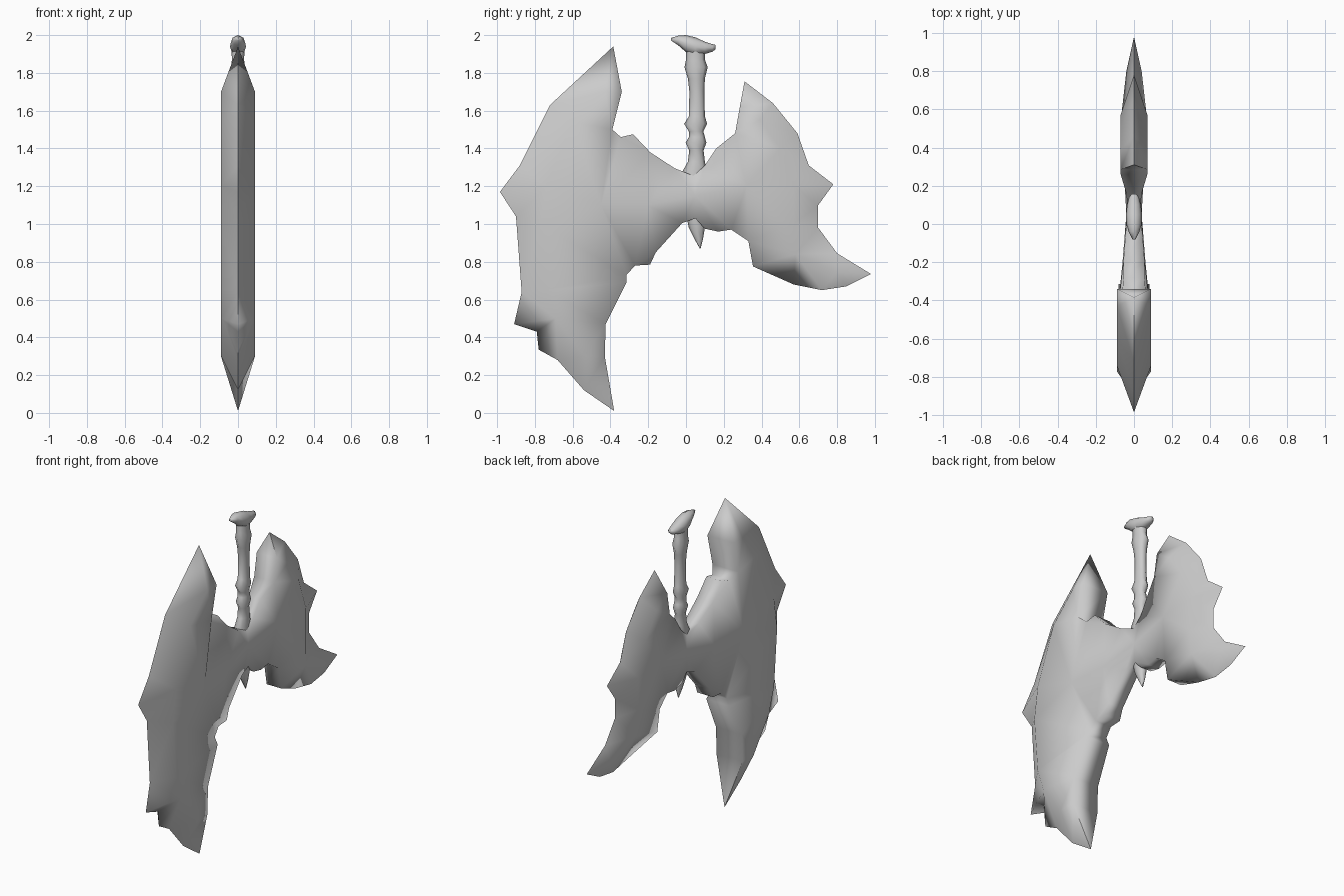
import bpy, bmesh, math
from mathutils import Vector
from mathutils.geometry import delaunay_2d_cdt

if "Cube" in bpy.data.objects:
    bpy.data.objects.remove(bpy.data.objects["Cube"])


def finish(bm, name, angle):
    bmesh.ops.recalc_face_normals(bm, faces=bm.faces)
    me = bpy.data.meshes.new(name)
    bm.to_mesh(me)
    bm.free()
    ob = bpy.data.objects.new(name, me)
    bpy.context.collection.objects.link(ob)
    bpy.ops.object.select_all(action='DESELECT')
    ob.select_set(True)
    bpy.context.view_layer.objects.active = ob
    bpy.ops.object.shade_smooth_by_angle(angle=math.radians(angle))
    return ob


def loft(name, rings, axis, sides=8):
    """Rings are (position along axis, low, high, half width in x)."""
    bm = bmesh.new()
    loops = []
    for p, lo, hi, w in rings:
        loop = []
        for i in range(sides):
            a = 2 * math.pi * i / sides
            x, q = w * math.sin(a), (lo + hi) / 2 + (hi - lo) / 2 * math.cos(a)
            loop.append(bm.verts.new((x, q, p) if axis == 'Z' else (x, p, q)))
        loops.append(loop)
    for a, b in zip(loops, loops[1:]):
        for i in range(sides):
            j = (i + 1) % sides
            bm.faces.new((a[i], a[j], b[j], b[i]))
    bm.faces.new(loops[0])
    bm.faces.new(loops[-1])
    return finish(bm, name, 70)


# Cutting edges (y, z), knife sharp
big_edge = [(-.385, 1.94), (-.72, 1.63), (-.88, 1.31), (-.985, 1.17), (-.9, 1.04),
            (-.87, .64), (-.91, .47), (-.79, .43), (-.78, .335), (-.68, .28),
            (-.54, .12), (-.38, .01)]
small_edge = [(.57, .68), (.72, .65), (.85, .67), (.98, .735), (.8, .845), (.7, .98),
              (.7, 1.1), (.78, 1.21), (.65, 1.31), (.59, 1.48), (.46, 1.64), (.31, 1.755)]
# Blunt inner borders (y, z, half thickness)
lower_border = [(-.43, .3, .09), (-.425, .47, .09), (-.315, .69, .08), (-.315, .73, .06),
                (-.27, .78, .055), (-.19, .785, .055), (-.16, .85, .05), (-.02, 1.005, .045),
                (.05, 1.03, .04), (.1, .975, .04), (.17, .96, .04), (.24, .97, .04),
                (.33, .91, .05), (.355, .775, .05)]
upper_border = [(.285, 1.62, .07), (.26, 1.48, .07), (.16, 1.4, .04), (.1, 1.31, .035),
                (.04, 1.255, .035), (-.06, 1.295, .045), (-.19, 1.38, .055),
                (-.28, 1.475, .055), (-.345, 1.46, .06), (-.39, 1.5, .09), (-.34, 1.7, .09)]
# Ridges where the bevels start, and points on the cheeks
big_ridge = [(-.43, 1.7, .09), (-.6, 1.54, .09), (-.74, 1.2, .09), (-.77, 1, .09),
             (-.74, .65, .09), (-.69, .5, .09), (-.54, .3, .09)]
small_ridge = [(.39, 1.55, .07), (.5, 1.4, .07), (.57, 1.2, .07), (.57, 1, .07),
               (.58, .84, .065), (.8, .745, .04)]
cheeks = [(-.45, 1.1, .085), (-.2, 1.1, .06), (.05, 1.15, .04), (.32, 1.2, .055)]

sharp = lambda pts: [(y, z, 0) for y, z in pts]
outline = sharp(big_edge) + lower_border + sharp(small_edge) + upper_border
points = outline + big_ridge + small_ridge + cheeks
n, nb, ns = len(outline), len(big_ridge), len(small_ridge)
edges = [(n + i, n + i + 1) for i in range(nb + ns - 1) if i != nb - 1]
for tip, ridge in (((-.985, 1.17, 0), big_ridge[2]), ((-.91, .47, 0), big_ridge[5]),
                   ((.78, 1.21, 0), small_ridge[2]), ((.98, .735, 0), small_ridge[5])):
    edges.append((points.index(tip), points.index(ridge)))
tri = delaunay_2d_cdt([Vector(p[:2]) for p in points], edges, [list(range(n))], 1, 1e-5)
origin = [o[0] for o in tri[3]]

# Double blade: two mirrored cheeks joined along the outline
bm = bmesh.new()
right = [bm.verts.new((w, y, z)) for y, z, w in points]
left = [bm.verts.new((-w, y, z)) if w else right[i] for i, (y, z, w) in enumerate(points)]
for f in tri[2]:
    ids = [origin[i] for i in f]
    if any(points[i][2] for i in ids):
        bm.faces.new([right[i] for i in ids])
        bm.faces.new([left[i] for i in reversed(ids)])
    else:
        bm.faces.new([right[i] for i in ids])
for i in range(n):
    j = (i + 1) % n
    wall = list(dict.fromkeys((right[i], right[j], left[j], left[i])))
    if len(wall) > 2:
        bm.faces.new(wall)
finish(bm, "double_blade", 100)

# Handle with grip rings, ending in a small spike under the blade
loft("handle", [(.87, .073, .077, .003), (.92, .045, .09, .016), (.98, .015, .1, .028),
                (1.05, .0, .1, .033), (1.28, -.018, .11, .034), (1.33, .01, .1, .03),
                (1.39, .017, .093, .028), (1.43, -.002, .108, .036), (1.46, .015, .1, .03),
                (1.49, .015, .092, .03), (1.53, -.01, .112, .036), (1.57, .015, .1, .03),
                (1.7, .018, .097, .028), (1.77, .01, .1, .032), (1.83, -.008, .115, .038),
                (1.87, .0, .1, .032), (1.94, .0, .1, .036)], 'Z')
# Pommel
loft("pommel", [(-.08, 1.972, 1.985, .008), (-.04, 1.945, 1.997, .028),
                (.0, 1.91, 2.0, .04), (.05, 1.885, 1.988, .042),
                (.1, 1.9, 1.965, .036), (.14, 1.912, 1.952, .026),
                (.157, 1.925, 1.948, .012)], 'Y')
